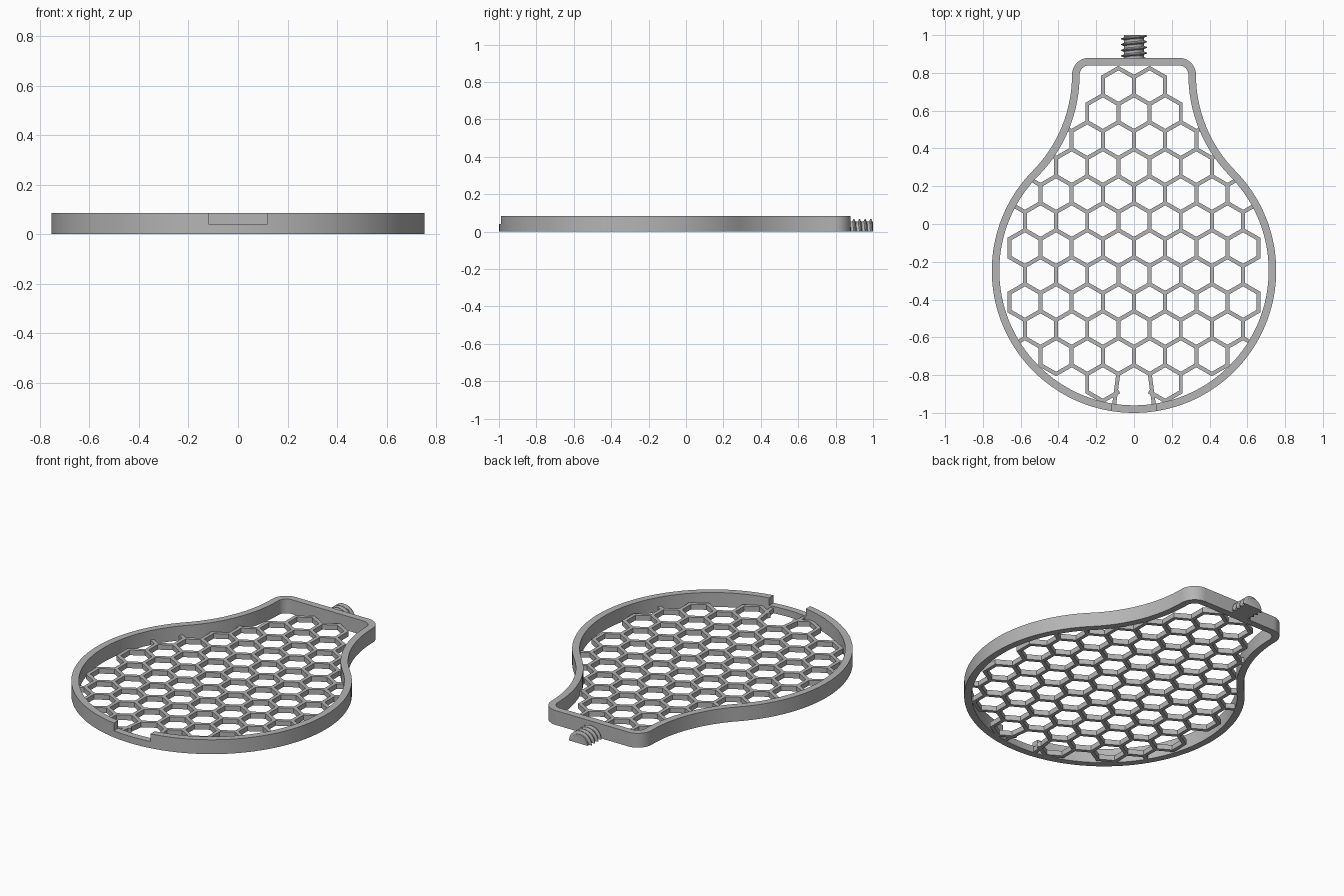
import bpy, bmesh
from math import sin, cos, pi, atan2, radians, hypot, sqrt
from mathutils import Vector, Matrix

if "Cube" in bpy.data.objects:
    bpy.data.objects.remove(bpy.data.objects["Cube"])

grey = bpy.data.materials.new("plain grey")
grey.use_nodes = True
GREY = (0.46, 0.46, 0.46, 1)
grey.diffuse_color = GREY
grey.node_tree.nodes["Principled BSDF"].inputs["Base Color"].default_value = GREY


def finish(name, bm, smooth=True):
    bmesh.ops.recalc_face_normals(bm, faces=bm.faces)
    mesh = bpy.data.meshes.new(name)
    bm.to_mesh(mesh)
    bm.free()
    mesh.materials.append(grey)
    obj = bpy.data.objects.new(name, mesh)
    bpy.context.collection.objects.link(obj)
    bpy.ops.object.select_all(action='DESELECT')
    obj.select_set(True)
    bpy.context.view_layer.objects.active = obj
    if smooth:
        bpy.ops.object.shade_smooth_by_angle(angle=radians(30))
    return obj


def add_box(bm, centre, size, angle=0):
    m = (Matrix.Translation(centre) @ Matrix.Rotation(angle, 4, 'Z')
         @ Matrix.Diagonal((*size, 1)))
    bmesh.ops.create_cube(bm, size=1, matrix=m)


# Outline of the bulb: round body, concave neck, rounded corners
HEIGHT, WALL = 0.085, 0.04
BODY_Y, BODY_R = -0.247, 0.753
TOP, NECK_X, CORNER = 0.88, 0.328, 0.09
SHOULDER_Y = TOP - CORNER
rise = SHOULDER_Y - BODY_Y
NECK_R = (NECK_X**2 + rise**2 - BODY_R**2) / (2 * (BODY_R - NECK_X))
JOIN = atan2(rise, NECK_X + NECK_R)


def arc(cx, cy, r, a0, a1, n):
    steps = [a0 + (a1 - a0) * i / n for i in range(n + 1)]
    return [(cx + r * cos(a), cy + r * sin(a)) for a in steps]


def outline(inset):
    half = arc(0, BODY_Y, BODY_R - inset, -pi / 2, JOIN, 48)
    half += arc(NECK_X + NECK_R, SHOULDER_Y, NECK_R + inset, pi + JOIN, pi, 16)[1:]
    half += arc(NECK_X - CORNER, SHOULDER_Y, CORNER - inset, 0, pi / 2, 10)[1:]
    return half + [(-x, y) for x, y in reversed(half[1:])]


# Rim
bm = bmesh.new()
rings = [[bm.verts.new((x, y, z)) for x, y in outline(inset)]
         for inset, z in ((0, 0), (0, HEIGHT), (WALL, HEIGHT), (WALL, 0))]
count = len(rings[0])
for k in range(4):
    a, b = rings[k], rings[(k + 1) % 4]
    for i in range(count):
        j = (i + 1) % count
        bm.faces.new((a[i], a[j], b[j], b[i]))
rim = finish("rim", bm, smooth=False)

# Notch in the front of the rim
bm = bmesh.new()
add_box(bm, (0, -0.97, 0.09), (0.24, 0.2, 0.1))
cutter = finish("notch_cutter", bm, smooth=False)
cutter.hide_render = True
cut = rim.modifiers.new("notch", 'BOOLEAN')
cut.operation, cut.object, cut.solver = 'DIFFERENCE', cutter, 'EXACT'
bpy.ops.object.select_all(action='DESELECT')
rim.select_set(True)
bpy.context.view_layer.objects.active = rim
bpy.ops.object.modifier_apply(modifier="notch")
bpy.data.objects.remove(cutter)
bpy.ops.object.shade_smooth_by_angle(angle=radians(30))

# Honeycomb struts
PITCH, BAR, DEPTH = 0.165, 0.021, 0.03
CELL_R = PITCH / sqrt(3)
ROW = 1.5 * CELL_R
cells_per_row = [2, 3, 4, 5, 6, 7, 8, 7, 8, 7, 6, 3]
FIRST_Y = 0.73


def inside(p):
    # Within the middle line of the rim
    x, y = abs(p.x), p.y
    if hypot(x, y - BODY_Y) < BODY_R - WALL / 2:
        return True
    neck = hypot(x - NECK_X - NECK_R, y - SHOULDER_Y) > NECK_R + WALL / 2
    return neck and x < 0.55 and BODY_Y + 0.4 < y < TOP - WALL / 2


def clip(p, q):
    # Shorten a strut so that it ends within the rim
    if not inside(p):
        p, q = q, p
    if inside(q) or not inside(p):
        return p, q
    lo, hi = 0.0, 1.0
    for _ in range(20):
        mid = (lo + hi) / 2
        lo, hi = (mid, hi) if inside(p.lerp(q, mid)) else (lo, mid)
    return p, p.lerp(q, lo)


edges = {}


def add_edge(p, q):
    m = (p + q) / 2
    edges[(round(m.x, 3), round(m.y, 3))] = (p, q)


for row, n in enumerate(cells_per_row):
    y = FIRST_Y - ROW * row
    for c in range(n):
        centre = Vector(((c - (n - 1) / 2) * PITCH, y))
        pts = [centre + CELL_R * Vector((sin(k * pi / 3), cos(k * pi / 3)))
               for k in range(6)]
        for k in range(6):
            # The middle bottom cell is left open
            if row == 11 and c == 1 and k in (1, 2, 3, 4):
                continue
            if row == 11 and (c, k) in ((0, 1), (2, 4)):
                continue
            add_edge(pts[k], pts[(k + 1) % 6])
    # Short ties to the rim on the sloping sides
    tie = 1 if 2 <= row <= 5 else -1 if 9 <= row <= 10 else 0
    if tie:
        for s in (-1, 1):
            p = Vector((s * n / 2 * PITCH, y + tie * CELL_R / 2))
            add_edge(p, p + Vector((s * PITCH / 2, tie * CELL_R / 2)))
# Flared pair of struts beside the notch
for s in (-1, 1):
    add_edge(Vector((s * 0.083, -0.79)), Vector((s * 0.105, -0.955)))

bm = bmesh.new()
for p, q in edges.values():
    p, q = clip(p, q)
    d, m = q - p, (p + q) / 2
    add_box(bm, (m.x, m.y, DEPTH / 2), (d.length + BAR * 0.5, BAR, DEPTH),
            atan2(d.y, d.x))
finish("honeycomb", bm, smooth=False)

# Half-round threaded stem with a flat underside
CORE, THREAD, LEAD = 0.054, 0.015, 0.03
START, END, SLICES, SIDES = 0.86, 1.0, 84, 24


def thread_radius(y, a):
    phase = ((y - START) / LEAD + a / (2 * pi)) % 1
    ridge = 1 - abs(phase * 2 - 1)
    return CORE + THREAD * min(1, max(0, ridge * 2.5 - 1.2))


bm = bmesh.new()
slices = []
for i in range(SLICES + 1):
    y = START + (END - START) * i / SLICES
    ring = []
    for k in range(SIDES + 1):
        a = pi * k / SIDES
        r = thread_radius(y, a)
        ring.append(bm.verts.new((r * cos(a), y, r * sin(a))))
    slices.append(ring)
for a, b in zip(slices, slices[1:]):
    for k in range(SIDES + 1):
        j = (k + 1) % (SIDES + 1)
        bm.faces.new((a[k], a[j], b[j], b[k]))
bm.faces.new(slices[0])
bm.faces.new(slices[-1])
finish("threaded_stem", bm)
